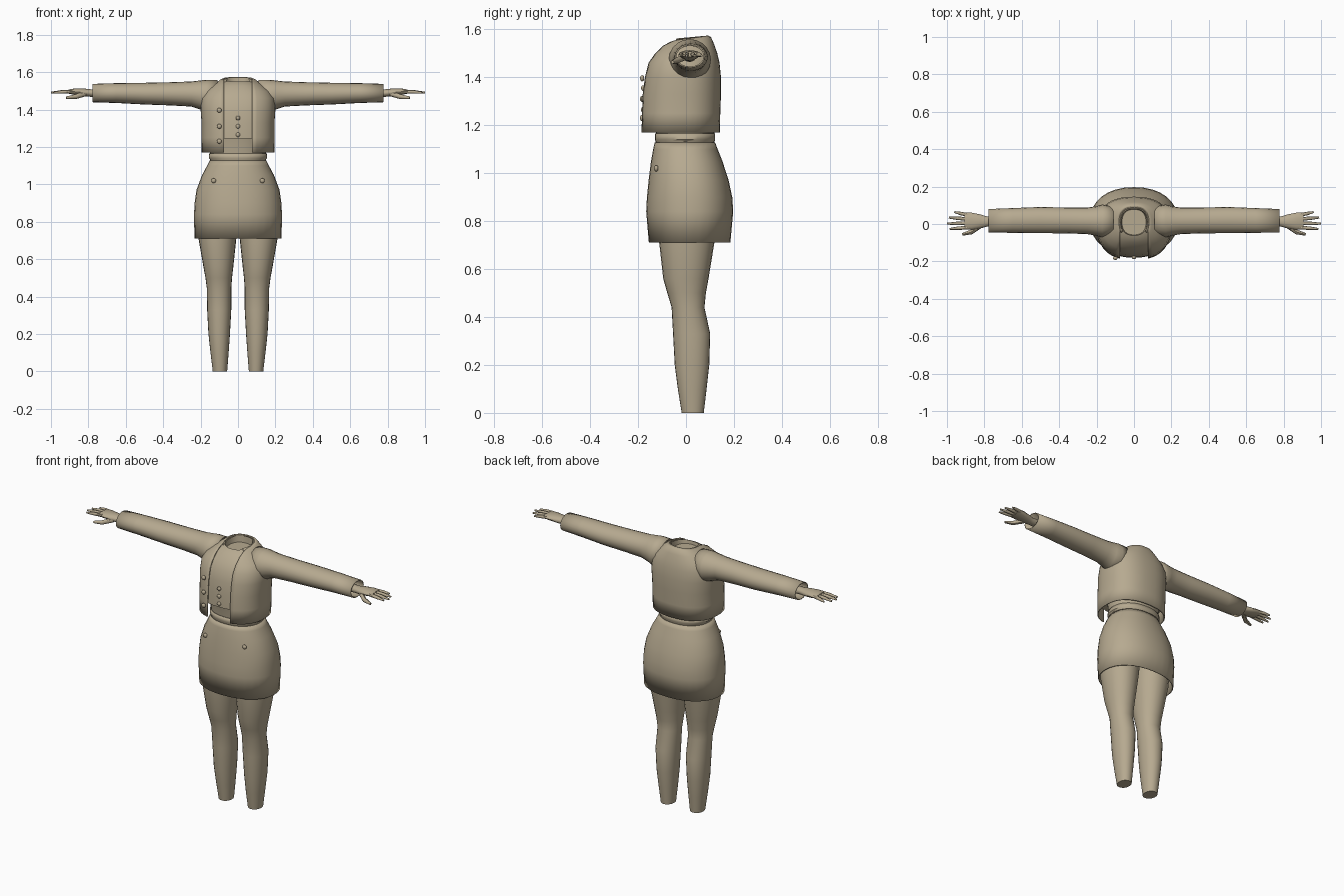
import bpy, bmesh, math
from mathutils import Vector

cloth = bpy.data.materials.new("tan_cloth")
cloth.diffuse_color = (0.47, 0.40, 0.28, 1)


def finish(name, bm, angle=45, thickness=0):
    bmesh.ops.recalc_face_normals(bm, faces=bm.faces)
    me = bpy.data.meshes.new(name)
    bm.to_mesh(me)
    bm.free()
    me.materials.append(cloth)
    ob = bpy.data.objects.new(name, me)
    bpy.context.collection.objects.link(ob)
    bpy.context.view_layer.objects.active = ob
    ob.select_set(True)
    bpy.ops.object.shade_smooth_by_angle(angle=math.radians(angle))
    ob.select_set(False)
    if thickness:
        sol = ob.modifiers.new("thickness", "SOLIDIFY")
        sol.thickness = thickness
        sol.offset = -1
    return ob


def loft(name, rings, caps=(False, False), closed=True, **kw):
    bm = bmesh.new()
    rows = [[bm.verts.new(p) for p in r] for r in rings]
    n = len(rows[0])
    for a, b in zip(rows, rows[1:]):
        for i in range(n if closed else n - 1):
            j = (i + 1) % n
            bm.faces.new((a[i], a[j], b[j], b[i]))
    if caps[0]:
        bm.faces.new(rows[0])
    if caps[1]:
        bm.faces.new(rows[-1])
    return finish(name, bm, **kw)


def power(v, e):
    return math.copysign(abs(v) ** e, v)


def level(z, x0, x1, y0, y1, p=2.2, n=32, gap=0, tilt=0):
    """Rounded cross-section; gap leaves an opening of that half width in front."""
    cx, cy, hx, hy = (x0 + x1) / 2, (y0 + y1) / 2, (x1 - x0) / 2, (y1 - y0) / 2
    t0 = math.asin(min(gap / hx, 0.999) ** (p / 2)) if gap else 0
    pts = []
    for i in range(n):
        t = t0 + (2 * math.pi - 2 * t0) * i / (n - 1 if gap else n)
        y = -power(math.cos(t), 2 / p)
        pts.append((cx + hx * power(math.sin(t), 2 / p), cy + hy * y, z + tilt * y))
    return pts


def across(x, y, ry, z, rz, n=16):
    """Oval cross-section of a sleeve or hand."""
    return [(x, y + ry * math.cos(2 * math.pi * i / n), z + rz * math.sin(2 * math.pi * i / n))
            for i in range(n)]


def ball(name, x, y, z, r=0.013):
    bm = bmesh.new()
    bmesh.ops.create_uvsphere(bm, u_segments=12, v_segments=8, radius=r)
    bmesh.ops.scale(bm, vec=(1, 0.7, 1), verts=bm.verts)
    bmesh.ops.translate(bm, vec=(x, y, z), verts=bm.verts)
    finish(name, bm)


def finger(name, points, r):
    rings = []
    for k, p in enumerate(points):
        a, b = Vector(points[max(k - 1, 0)]), Vector(points[min(k + 1, len(points) - 1)])
        d = (b - a).normalized()
        side = d.cross(Vector((0, 0, 1))).normalized()
        up = side.cross(d)
        rr = r * (1, 0.95, 0.5)[k]
        rings.append([Vector(p) + rr * (side * math.cos(t) + up * math.sin(t))
                      for t in [2 * math.pi * i / 8 for i in range(8)]])
    loft(name, rings, (True, True))


# Skirt, waistband and midriff
loft("skirt", [level(z, -w, w, a, b) for z, w, a, b in (
    (0.71, 0.233, -0.155, 0.185), (0.84, 0.235, -0.166, 0.197), (0.90, 0.232, -0.163, 0.193),
    (0.97, 0.222, -0.156, 0.178), (1.05, 0.192, -0.146, 0.152), (1.10, 0.165, -0.137, 0.132),
    (1.127, 0.152, -0.131, 0.122))], thickness=0.006)
loft("waistband", [level(z, -w, w, a, b) for z, w, a, b in (
    (1.10, 0.150, -0.125, 0.116), (1.133, 0.149, -0.127, 0.119), (1.14, 0.156, -0.130, 0.122),
    (1.165, 0.155, -0.129, 0.122))], thickness=0.005)
loft("midriff", [level(z, -w, w, a, b) for z, w, a, b in (
    (1.09, 0.148, -0.122, 0.115), (1.17, 0.150, -0.125, 0.118), (1.27, 0.155, -0.145, 0.120))],
    caps=(True, True))

# Upper body levels shared by the jacket and the shirt under it: z, half width, front, back, tilt
UPPER = ((1.25, 0.195, -0.191, 0.143, 0), (1.33, 0.195, -0.188, 0.146, 0),
         (1.40, 0.200, -0.178, 0.146, 0), (1.46, 0.196, -0.163, 0.140, 0),
         (1.50, 0.172, -0.138, 0.130, 0.002), (1.535, 0.128, -0.110, 0.117, 0.004),
         (1.558, 0.095, -0.086, 0.104, 0.010), (1.564, 0.081, -0.072, 0.092, 0.010))
jacket = ((1.17, 0.194, -0.193, 0.141, 0),) + UPPER
loft("jacket", [level(z, -w, w, a, b, 2.4, 41, 0.076, t) for z, w, a, b, t in jacket],
     closed=False, thickness=0.007)

# Shirt, closed in front, turning down into the neck opening
d = 0.011
shirt = [level(z - 0.4 * d, -w + d, w - d, a + d, b - d, 2.4, 40, 0, t) for z, w, a, b, t in UPPER]
shirt.insert(0, level(1.25, -0.15, 0.15, -0.135, 0.115, 2.4, 40))
shirt.append(level(1.53, -0.064, 0.064, -0.058, 0.078, 2.4, 40))
loft("shirt", shirt, caps=(False, True))

# Collar along the back and sides of the neck
loft("collar", [level(1.553, -0.086, 0.086, -0.078, 0.097, 2.3, 31, 0.07, 0.01),
                level(1.567, -0.078, 0.078, -0.062, 0.090, 2.3, 31, 0.06, 0.007)],
     closed=False, thickness=0.005)

for s, tag in ((1, "left"), (-1, "right")):
    # Leg
    loft(tag + "_leg", [level(z, *sorted((s * u, s * v)), a, b, 2.1, 24) for z, u, v, a, b in (
        (0.0, 0.058, 0.135, -0.018, 0.074), (0.10, 0.050, 0.147, -0.034, 0.086),
        (0.20, 0.043, 0.158, -0.047, 0.097), (0.33, 0.036, 0.165, -0.054, 0.101),
        (0.44, 0.036, 0.166, -0.060, 0.077), (0.50, 0.032, 0.174, -0.078, 0.083),
        (0.56, 0.025, 0.185, -0.095, 0.094), (0.72, 0.008, 0.213, -0.113, 0.120),
        (0.88, 0.002, 0.215, -0.120, 0.140))], caps=(True, True))
    # Sleeve
    loft(tag + "_sleeve", [across(s * x, y, ry, z, rz, 20) for x, y, ry, z, rz in (
        (0.11, 0.018, 0.075, 1.487, 0.072), (0.17, 0.016, 0.088, 1.473, 0.086),
        (0.205, 0.016, 0.078, 1.478, 0.077), (0.25, 0.017, 0.071, 1.483, 0.067),
        (0.36, 0.019, 0.069, 1.484, 0.062), (0.50, 0.021, 0.070, 1.485, 0.058),
        (0.65, 0.019, 0.066, 1.488, 0.053), (0.778, 0.017, 0.063, 1.488, 0.049))],
        thickness=0.006)
    # Hand
    loft(tag + "_palm", [across(s * x, y, ry, z, rz) for x, y, ry, z, rz in (
        (0.70, 0.015, 0.028, 1.488, 0.024), (0.785, 0.013, 0.027, 1.488, 0.020),
        (0.82, 0.014, 0.037, 1.491, 0.021), (0.87, 0.015, 0.046, 1.495, 0.018),
        (0.905, 0.017, 0.044, 1.496, 0.011))], caps=(True, True))
    for k, (y0, y1, tip) in enumerate(((-0.019, -0.026, 0.985), (0.004, 0.002, 1.0),
                                      (0.027, 0.034, 0.99), (0.048, 0.064, 0.96))):
        finger(f"{tag}_finger_{k + 1}", [(s * 0.885, y0, 1.496),
               (s * (0.45 * 0.885 + 0.55 * tip), (y0 + y1) / 2, 1.494), (s * tip, y1, 1.490)], 0.0098)
    finger(tag + "_thumb", [(s * 0.82, -0.008, 1.483), (s * 0.87, -0.043, 1.468),
                            (s * 0.918, -0.056, 1.463)], 0.0135)
    # Skirt button
    ball(tag + "_skirt_button", s * 0.13, -0.124, 1.02)

# Front buttons
for k in range(3):
    ball(f"jacket_button_{k + 1}", -0.10, -0.183, 1.23 + 0.08 * k - (0, 0, -0.006)[k])
    ball(f"shirt_button_{k + 1}", 0, -0.179, 1.265 + 0.045 * k, 0.012)
